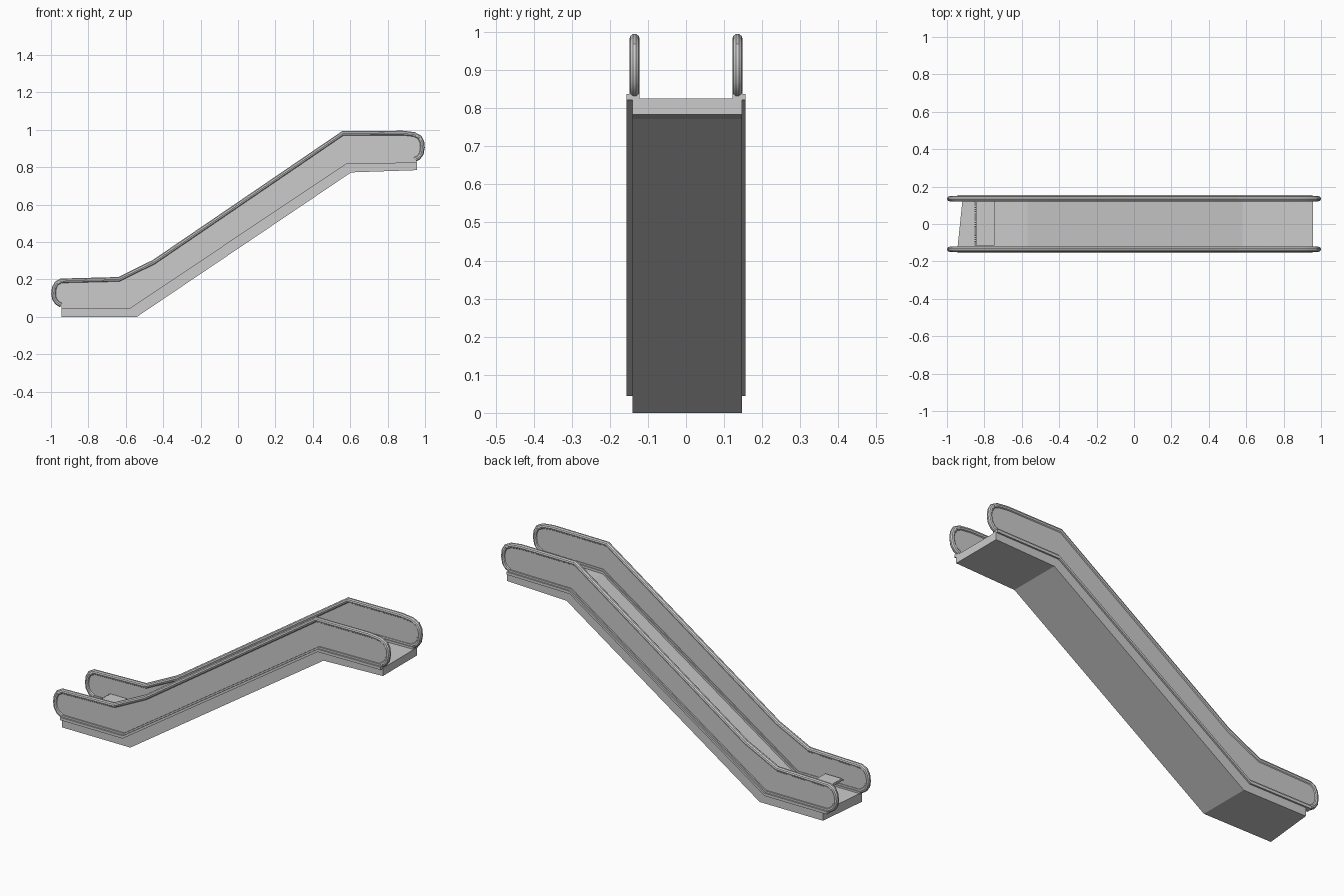
import bpy, bmesh

if "Cube" in bpy.data.objects:
    bpy.data.objects.remove(bpy.data.objects["Cube"])


def prism(name, outline, y0, y1):
    """Extrude an x-z outline from y0 to y1."""
    bm = bmesh.new()
    face = bm.faces.new([bm.verts.new((x, y0, z)) for x, z in outline])
    ext = bmesh.ops.extrude_face_region(bm, geom=[face])["geom"]
    for v in ext:
        if isinstance(v, bmesh.types.BMVert):
            v.co.y = y1
    bmesh.ops.recalc_face_normals(bm, faces=bm.faces)
    me = bpy.data.meshes.new(name)
    bm.to_mesh(me)
    bm.free()
    ob = bpy.data.objects.new(name, me)
    bpy.context.collection.objects.link(ob)
    return ob


def tube(name, path, y, radius):
    """Round tube along an x-z path, converted to a smooth mesh."""
    cu = bpy.data.curves.new(name, "CURVE")
    cu.dimensions = "3D"
    cu.bevel_depth = radius
    cu.bevel_resolution = 3
    cu.use_fill_caps = True
    sp = cu.splines.new("POLY")
    sp.points.add(len(path) - 1)
    for p, (x, z) in zip(sp.points, path):
        p.co = (x, y, z, 1)
    ob = bpy.data.objects.new(name, cu)
    bpy.context.collection.objects.link(ob)
    bpy.ops.object.select_all(action="DESELECT")
    ob.select_set(True)
    bpy.context.view_layer.objects.active = ob
    bpy.ops.object.convert(target="MESH")
    bpy.ops.object.shade_smooth_by_angle()


def strip(line, low, high):
    """Closed outline between two vertical offsets of a line."""
    return [(x, z + low) for x, z in line] + [(x, z + high) for x, z in reversed(line)]


# truss body with landings and ramp; lower end is cut slightly askew
body = prism("truss_body",
             [(-0.945, 0), (-0.54, 0), (0.605, 0.772), (0.957, 0.784),
              (0.957, 0.826), (0.58, 0.82), (-0.57, 0.05), (-0.945, 0.05)],
             -0.14, 0.147)
for v in body.data.vertices:
    if v.co.x < -0.9 and v.co.y > 0:
        v.co.x += 0.03

# handrail centre line, looping round both ends
rail = [(-0.945, 0.062), (-0.968, 0.076), (-0.982, 0.098), (-0.986, 0.125),
        (-0.982, 0.155), (-0.97, 0.178), (-0.945, 0.192), (-0.637, 0.2),
        (-0.45, 0.292), (0.56, 0.98), (0.88, 0.982), (0.94, 0.975),
        (0.97, 0.96), (0.983, 0.935), (0.986, 0.905), (0.98, 0.872),
        (0.965, 0.851), (0.945, 0.842)]
glass = rail + [(0.58, 0.825), (-0.57, 0.05)]
base_line = [(-0.945, 0.045), (-0.575, 0.045), (0.58, 0.818), (0.955, 0.822)]

for side, s in (("front", -1), ("back", 1)):
    # balustrade panel and its handrail
    prism(side + "_balustrade_panel", glass, s * 0.129, s * 0.141)
    tube(side + "_handrail", rail, s * 0.135, 0.0135)
    # stepped skirt trim beneath the panel
    prism(side + "_skirt_lower", strip(base_line, 0, 0.015), s * 0.122, s * 0.156)
    prism(side + "_skirt_upper", strip(base_line, 0.015, 0.025), s * 0.126, s * 0.148)

# comb plate at the lower landing with a toothed edge
prism("comb_plate", [(-0.842, 0.1), (-0.745, 0.1), (-0.745, 0.107), (-0.842, 0.107)],
      -0.115, 0.123)
for i in range(24):
    y = -0.115 + i * 0.01
    prism("comb_tooth", [(-0.852, 0.1), (-0.842, 0.1), (-0.842, 0.107), (-0.852, 0.103)],
          y, y + 0.005)
